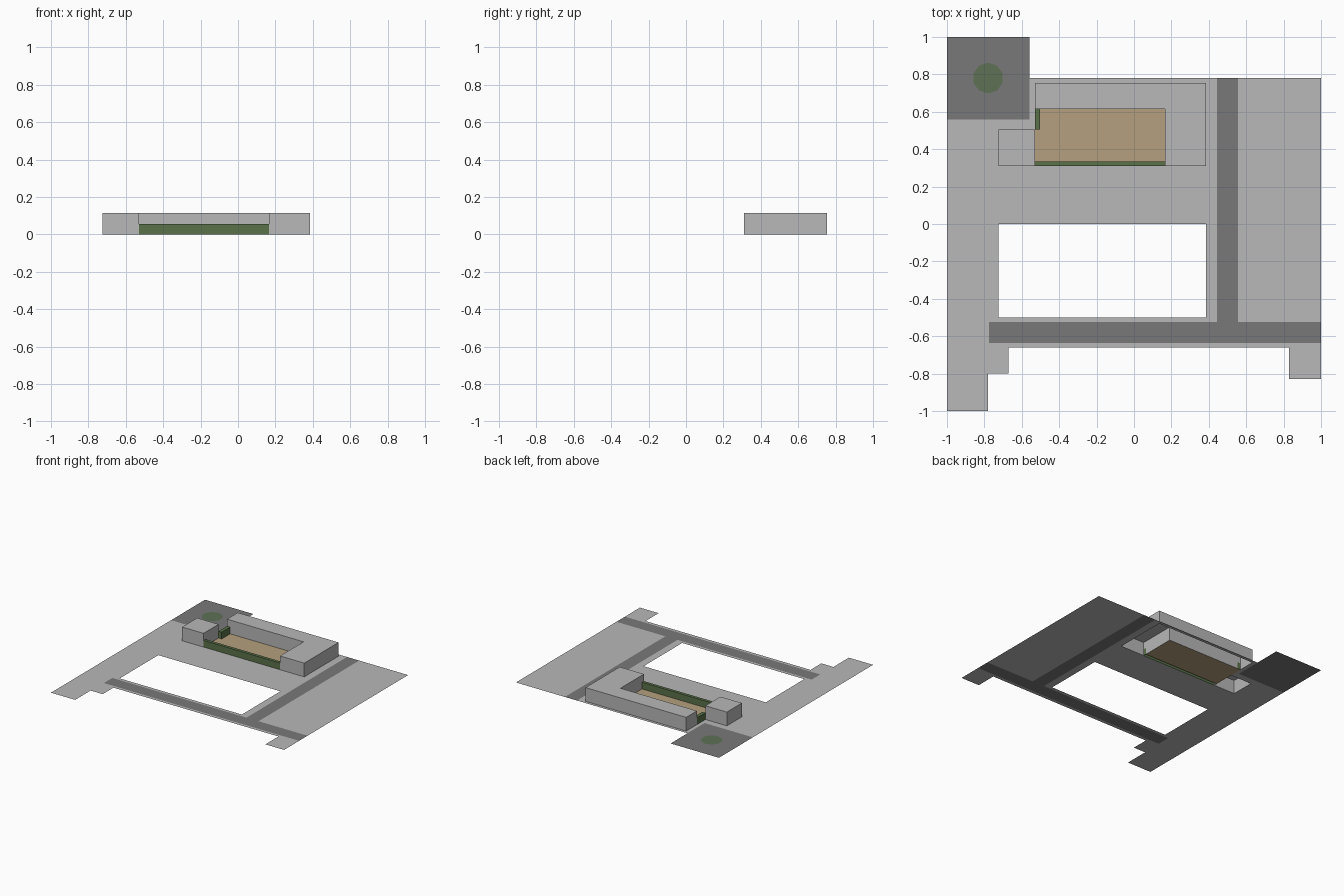
import bpy, bmesh

if "Cube" in bpy.data.objects:
    bpy.data.objects.remove(bpy.data.objects["Cube"], do_unlink=True)


def material(name, rgb):
    m = bpy.data.materials.new(name)
    m.use_nodes = True
    m.diffuse_color = (*rgb, 1)
    m.node_tree.nodes["Principled BSDF"].inputs["Base Color"].default_value = (*rgb, 1)
    return m


GREY = material("light grey", (0.48, 0.48, 0.48))
ASPHALT = material("dark grey", (0.19, 0.19, 0.19))
SAND = material("sand", (0.46, 0.35, 0.21))
HEDGE = material("hedge green", (0.10, 0.165, 0.065))
TREE = material("tree green", (0.11, 0.165, 0.09))


def finish(name, bm, *mats):
    mesh = bpy.data.meshes.new(name)
    bm.to_mesh(mesh)
    bm.free()
    for m in mats:
        mesh.materials.append(m)
    obj = bpy.data.objects.new(name, mesh)
    bpy.context.collection.objects.link(obj)
    return obj


def rect(x0, x1, y0, y1):
    return [(x0, y0), (x1, y0), (x1, y1), (x0, y1)]


def prism(name, outline, height, mat):
    """Walls and roof over a counter-clockwise outline, open underneath."""
    bm = bmesh.new()
    low = [bm.verts.new((x, y, 0)) for x, y in outline]
    high = [bm.verts.new((x, y, height)) for x, y in outline]
    for i in range(len(low)):
        j = (i + 1) % len(low)
        bm.faces.new((low[i], low[j], high[j], high[i]))
    bm.faces.new(high)
    return finish(name, bm, mat)


# Layout rectangles: x0, x1, y0, y1
land = [(-1, 1, -0.66, 0.78), (-1, -0.56, 0.56, 1), (-1, -0.78, -1, -0.66),
        (-0.78, -0.67, -0.8, -0.66), (0.83, 1, -0.83, -0.66)]
openings = [(-0.725, 0.385, -0.5, 0), (-0.53, 0.385, 0.31, 0.755),
            (-0.725, -0.53, 0.31, 0.505)]
dark = [(-1, -0.56, 0.56, 1), (0.445, 0.555, -0.525, 0.78),
        (-0.775, 1, -0.635, -0.525)]


def inside(x, y, rects):
    return any(a < x < b and c < y < d for a, b, c, d in rects)


# Ground sheet: paving, roads and plaza, with openings left out
bm = bmesh.new()
every = land + openings + dark
xs = sorted({v for r in every for v in r[:2]})
ys = sorted({v for r in every for v in r[2:]})
grid = {}


def vert(x, y):
    if (x, y) not in grid:
        grid[x, y] = bm.verts.new((x, y, 0))
    return grid[x, y]


for x0, x1 in zip(xs, xs[1:]):
    for y0, y1 in zip(ys, ys[1:]):
        cx, cy = (x0 + x1) / 2, (y0 + y1) / 2
        if inside(cx, cy, land) and not inside(cx, cy, openings):
            face = bm.faces.new([vert(*p) for p in rect(x0, x1, y0, y1)])
            face.material_index = int(inside(cx, cy, dark))
finish("ground", bm, GREY, ASPHALT)

# Buildings around the courtyard
prism("main_building", [(0.165, 0.31), (0.385, 0.31), (0.385, 0.755), (-0.53, 0.755),
                        (-0.53, 0.615), (0.165, 0.615)], 0.113, GREY)
prism("side_building", rect(-0.725, -0.53, 0.31, 0.505), 0.113, GREY)

# Courtyard floor
bm = bmesh.new()
bm.faces.new([bm.verts.new((x, y, 0)) for x, y in rect(-0.53, 0.165, 0.335, 0.615)])
finish("courtyard_floor", bm, SAND)

# Hedges
prism("front_hedge", rect(-0.53, 0.165, 0.31, 0.335), 0.055, HEDGE)
prism("side_hedge", rect(-0.53, -0.502, 0.505, 0.615), 0.055, HEDGE)

# Round planting bed on the plaza
bm = bmesh.new()
bmesh.ops.create_circle(bm, cap_ends=True, segments=10, radius=0.082)
bmesh.ops.translate(bm, verts=bm.verts, vec=(-0.78, 0.78, 0.004))
for f in bm.faces:
    if f.normal.z < 0:
        f.normal_flip()
finish("planting_bed", bm, TREE)
